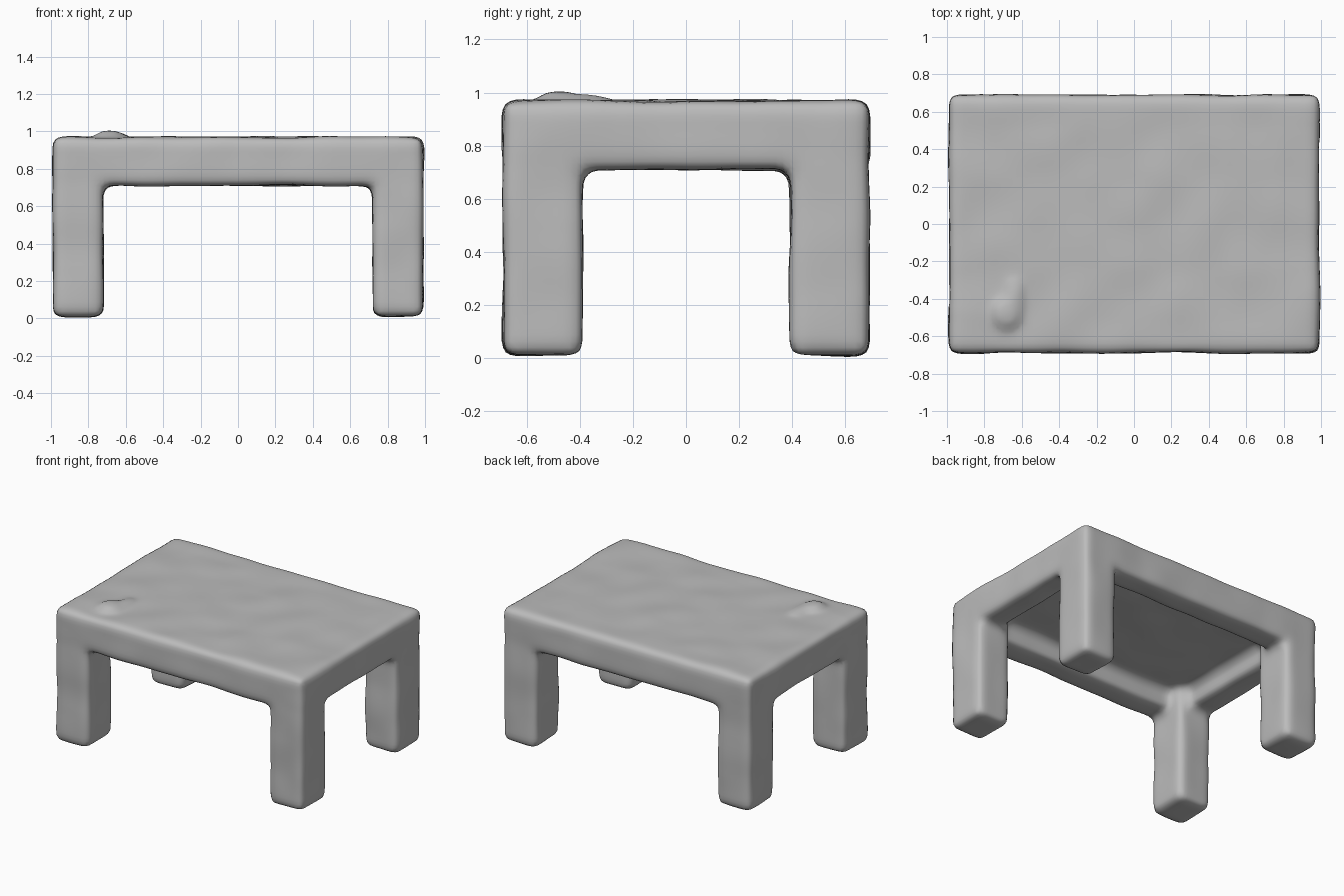
import bpy
import bmesh
from mathutils import Vector, Matrix, noise

cube = bpy.data.objects.get("Cube")
if cube:
    bpy.data.objects.remove(cube, do_unlink=True)

# One plain grey for the whole piece
GREY = (0.5, 0.5, 0.5, 1)
stone = bpy.data.materials.new("plain_grey")
stone.use_nodes = True
stone.diffuse_color = GREY
bsdf = next(n for n in stone.node_tree.nodes if n.type == 'BSDF_PRINCIPLED')
bsdf.inputs["Base Color"].default_value = GREY

HALF_X, HALF_Y, TOP, BOTTOM = 0.99, 0.69, 0.97, 0.01
LEG_X, LEG_Y = 0.27, 0.3
RAIL, RAIL_BASE, PANEL_BASE = 0.2, 0.71, 0.84

bm = bmesh.new()


def block(low, high, bevel=0.04):
    """Add a rounded box between two corners."""
    low, high = Vector(low), Vector(high)
    part = bmesh.new()
    size = Matrix.Diagonal((*(high - low), 1))
    bmesh.ops.create_cube(part, size=1, matrix=Matrix.Translation((low + high) / 2) @ size)
    bmesh.ops.bevel(part, geom=part.edges[:], offset=bevel, segments=3,
                    profile=0.5, affect='EDGES')
    mesh = bpy.data.meshes.new("block")
    part.to_mesh(mesh)
    part.free()
    bm.from_mesh(mesh)
    bpy.data.meshes.remove(mesh)


def lump(centre, radii):
    """Add a squashed ball."""
    bmesh.ops.create_uvsphere(bm, u_segments=24, v_segments=16, radius=1,
                              matrix=Matrix.Translation(centre) @ Matrix.Diagonal((*radii, 1)))


def spans(half, width):
    """The two end ranges along an axis."""
    return (-half, width - half), (half - width, half)


# Table top panel
block((-HALF_X, -HALF_Y, PANEL_BASE), (HALF_X, HALF_Y, TOP))

# Front and back rails, then side rails
for y0, y1 in spans(HALF_Y, RAIL):
    block((-HALF_X, y0, RAIL_BASE), (HALF_X, y1, TOP))
for x0, x1 in spans(HALF_X, RAIL):
    block((x0, -HALF_Y, RAIL_BASE), (x1, HALF_Y, TOP))

# Four legs
for x0, x1 in spans(HALF_X, LEG_X):
    for y0, y1 in spans(HALF_Y, LEG_Y):
        block((x0, y0, BOTTOM), (x1, y1, TOP))

# Small curled lump on the top
lump((-0.68, -0.48, 0.96), (0.09, 0.1, 0.05))
lump((-0.64, -0.41, 0.96), (0.06, 0.14, 0.04))

# Fuse everything into one soft carved body
mesh = bpy.data.meshes.new("table_parts")
bm.to_mesh(mesh)
bm.free()
table = bpy.data.objects.new("table_body", mesh)
bpy.context.collection.objects.link(table)
remesh = table.modifiers.new("fuse", 'REMESH')
remesh.mode = 'VOXEL'
remesh.voxel_size = 0.025
smooth = table.modifiers.new("soften", 'SMOOTH')
smooth.factor = 0.5
smooth.iterations = 4

fused = bpy.data.meshes.new_from_object(
    table.evaluated_get(bpy.context.evaluated_depsgraph_get()))
table.modifiers.clear()
table.data = fused
bpy.data.meshes.remove(mesh)

# Gentle hand-worked unevenness and smooth shading
body = bmesh.new()
body.from_mesh(fused)
for v in body.verts:
    v.co += v.normal * noise.noise(v.co * 4) * 0.009
for f in body.faces:
    f.smooth = True
    f.material_index = 0
body.to_mesh(fused)
body.free()
fused.materials.clear()
fused.materials.append(stone)
